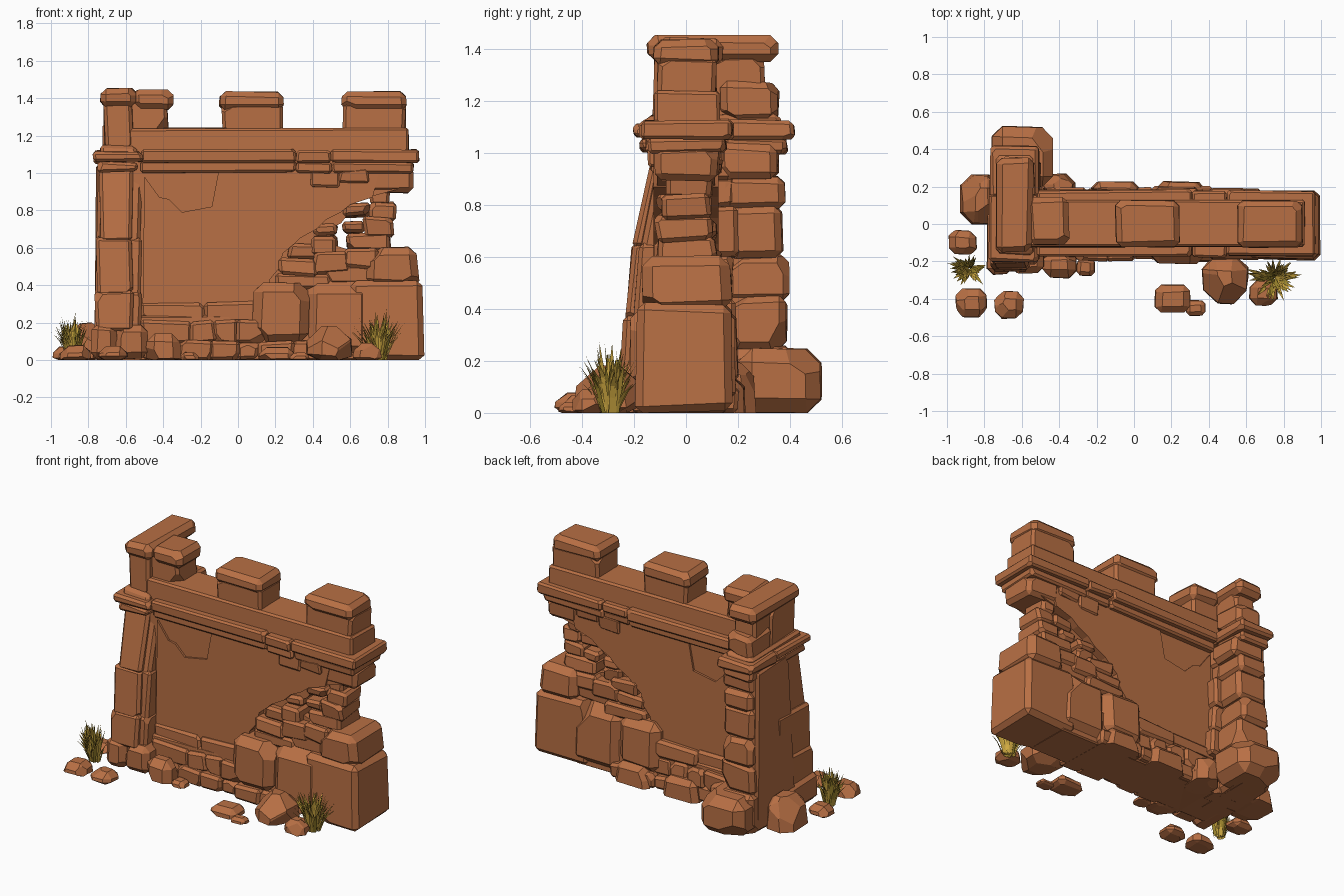
import bpy, bmesh, math, random
from mathutils import Vector

random.seed(11)
rnd = random.uniform

cube = bpy.data.objects.get("Cube")
if cube:
    bpy.data.objects.remove(cube, do_unlink=True)


def material(name, colour):
    mat = bpy.data.materials.new(name)
    mat.use_nodes = True
    mat.diffuse_color = (*colour, 1)
    mat.node_tree.nodes["Principled BSDF"].inputs["Base Color"].default_value = (*colour, 1)
    return mat


STONE = material("terracotta stone", (0.48, 0.16, 0.058))
STRAW = material("straw grass", (0.64, 0.41, 0.055))
OLIVE = material("olive grass", (0.40, 0.28, 0.03))


def finish(name, bm, mats):
    bmesh.ops.recalc_face_normals(bm, faces=bm.faces)
    mesh = bpy.data.meshes.new(name)
    bm.to_mesh(mesh)
    bm.free()
    for mat in mats:
        mesh.materials.append(mat)
    obj = bpy.data.objects.new(name, mesh)
    bpy.context.collection.objects.link(obj)
    return obj


def stone(name, xs, ys, zs, taper=0.0, bevel=0.017, jitter=0.01, chips=2, lean=0.0):
    """Chiselled block: jittered box, bevelled, with a few corners sliced away."""
    bm = bmesh.new()
    bmesh.ops.create_cube(bm, size=1)
    mid = Vector([(a + b) / 2 for a, b in (xs, ys, zs)])
    size = Vector([b - a for a, b in (xs, ys, zs)])
    for v in bm.verts:
        rise = v.co.z + 0.5
        v.co.x *= 1 - taper * rise
        v.co.y *= 1 - taper * rise
        v.co = v.co * size + Vector([rnd(-jitter, jitter) for _ in range(3)])
        if v.co.y < 0:
            v.co.y += lean * rise
    bmesh.ops.bevel(bm, geom=bm.edges[:], offset=min(bevel, min(size) * 0.35),
                    segments=1, profile=0.5, affect='EDGES')
    for _ in range(chips):
        normal = Vector([random.choice((-1, 1)) * rnd(0.3, 1) for _ in range(3)]).normalized()
        reach = max(v.co.dot(normal) for v in bm.verts)
        cut = bmesh.ops.bisect_plane(bm, geom=bm.verts[:] + bm.edges[:] + bm.faces[:],
                                     plane_co=normal * (reach - min(size) * rnd(0.06, 0.16)),
                                     plane_no=normal, clear_outer=True)
        rim = [e for e in cut["geom_cut"] if isinstance(e, bmesh.types.BMEdge)]
        bmesh.ops.holes_fill(bm, edges=rim, sides=0)
    for v in bm.verts:
        v.co += mid
        v.co.z = max(v.co.z, 0)
    return finish(name, bm, [STONE])


def rock(name, x, y, rx, ry, height):
    """Loose boulder resting on the ground."""
    small = min(rx, ry, height)
    stone(name, (x - rx, x + rx), (y - ry, y + ry), (-height * 0.3, height),
          taper=0.15, bevel=small * 0.55, jitter=small * 0.13, chips=4)


def slab(name, outline, half):
    """Upright slab with a ragged outline in the xz plane."""
    bm = bmesh.new()
    face = bm.faces.new([bm.verts.new((x, -half, z)) for x, z in outline])
    out = bmesh.ops.extrude_face_region(bm, geom=[face])
    for v in out["geom"]:
        if isinstance(v, bmesh.types.BMVert):
            v.co.y = half
    return finish(name, bm, [STONE])


def both(half, wobble=0.01):
    """Depth range across the wall, slightly uneven."""
    return (-half + rnd(-wobble, wobble), half + rnd(-wobble, wobble))


def course(name, start, end, half, zs, widths):
    """Row of stones of uneven width running along x."""
    x, n = start, 0
    while x < end - 0.04:
        stop = min(x + rnd(*widths), end)
        if end - stop < 0.07:
            stop = end
        n += 1
        stone(f"{name}_{n}", (x - 0.004, stop + 0.004), both(half, 0.015), zs)
        x = stop


# Wall core, thin backing behind the breach, and the broken plaster skin
broken_edge = [(.16, .28), (.17, .43), (.22, .49), (.24, .57), (.3, .62), (.33, .65),
               (.42, .7), (.47, .75), (.55, .79), (.6, .83), (.72, .87)]
slab("wall_core", [(-.6, .05), *[(x - .02, z) for x, z in broken_edge],
                   (.88, .92), (.92, 1.12), (-.6, 1.12)], .112)
slab("breach_backing", [(.1, .3), (.6, .3), (.62, .58), (.5, .62), (.49, .7), (.55, .73),
                        (.62, .82), (.3, .82)], .07)
slab("wall_plaster", [(-.51, .28), *broken_edge, (.76, 1.03), (-.1, 1.03), (-.14, .82),
                      (-.3, .79), (-.37, .86), (-.42, .87), (-.5, .98)], .125)
for side in (-1, 1):
    for x, drop in ((.47, .07), (.62, .04)):
        ys = sorted((side * .1, side * .14))
        stone("plaster_flake", (x - .08, x + .08), ys, (.99 - drop, 1.02), bevel=.01, chips=4)

# Lower masonry, running through the full thickness
stone("plinth", (-.7, .7), (-.15, .15), (0, .24), bevel=.01, chips=0)
course("footing", -.5, .42, .195, (0, .1), (.1, .2))
course("lower_course", -.52, .14, .175, (.09, .21), (.12, .3))
course("upper_course", -.52, .12, .15, (.2, .31), (.18, .36))
stone("large_base_stone", (.08, .38), both(.2), (.09, .41), bevel=.05)
stone("middle_base_stone", (.34, .74), both(.19), (0, .43), bevel=.075, taper=.04, jitter=.006)
stone("end_base_stone", (.6, .995), (-.19, .178), (0, .42), bevel=.03, taper=.03)
stone("end_upper_stone", (.69, .965), (-.17, .175), (.39, .6), bevel=.04, taper=.04)

# Exposed rubble set back inside the breach
rubble = [(.2, .5, .38, .47), (.46, .72, .41, .51), (.22, .42, .45, .54), (.4, .59, .46, .58),
          (.56, .75, .49, .59), (.27, .46, .53, .62), (.4, .53, .56, .67), (.58, .82, .58, .68),
          (.4, .53, .66, .73), (.67, .83, .66, .76), (.56, .67, .68, .75),
          (.71, .84, .75, .84), (.7, .81, .83, .92), (.56, .7, .77, .84)]
for n, (x0, x1, z0, z1) in enumerate(rubble):
    stone(f"rubble_{n}", (x0, x1), both(.14 - .12 * (z0 - .38), .02), (z0, z1), jitter=.012)
stone("overhang_stone", (.7, .93), both(.122), (.89, 1.03), taper=-.08, bevel=.025)

# Corner pier with a sloping front
pier = [(.16, .37, -.25, .01), (.35, .66, -.24, .035), (.64, 1.03, -.212, .085)]
for n, (z0, z1, front, lean) in enumerate(pier):
    inset = .045 * z0
    stone(f"pier_block_{n}", (-.77 + inset, -.56), (front, .12), (z0, z1), lean=lean)
    stone(f"pier_strip_{n}", (-.6, -.51 - inset * .3), (front + .03, .1), (z0 - .03, z1),
          lean=lean)
for n, (x0, x1) in enumerate(((-.79, -.64), (-.66, -.48))):
    stone(f"pier_foot_{n}", (x0, x1), (-.265, .1), (0, .19), bevel=.035, chips=3)

# Return wall running backwards from the pier
stone("return_wall", (-.768, -.55), (-.05, .37), (0, 1.05), taper=.15, chips=1)
levels = [0, .25, .44, .6, .79, .9, 1.03]
for n, (z0, z1) in enumerate(zip(levels, levels[1:])):
    back = .42 - .05 * z0 - .015 * (n % 2)
    stone(f"back_quoin_{n}", (-.768 + .04 * z0, -.52 + rnd(-.02, .02)),
          (.14 + rnd(-.02, .02), back), (z0 - .005, z1 + .005), bevel=.026, taper=.03, chips=3)
    stone(f"inner_quoin_{n}", (-.6, -.46 + rnd(-.04, .02) - .04 * z0),
          (.05, .2 + rnd(-.02, .02) - .03 * z0), (z0, z1), chips=3)

# Two stepped ledges along the wall and around the pier
for name, grow, zs in (("lower_ledge", 0, (1.0, 1.06)), ("upper_ledge", .025, (1.055, 1.122))):
    breaks = [-.52, .31, .5, .94 + grow]
    for n, (x0, x1) in enumerate(zip(breaks, breaks[1:])):
        stone(f"{name}_{n}", (x0, x1), both(.15 + grow, .006), zs, bevel=.012, jitter=.006)
    stone(f"pier_{name}_front", (-.745 - grow, -.535 + grow), (-.175 - grow, .17), zs, bevel=.015)
    stone(f"pier_{name}_back", (-.745 - grow, -.535 + grow), (.15, .388 + grow), zs, bevel=.015)
stone("ledge_cover", (-.74, -.54), (-.17, .37), (1.1, 1.15), taper=.06)

# Parapet and battlements
stone("parapet", (-.62, .91), (-.125, .13), (1.09, 1.24), bevel=.012, jitter=.005)
for name, x0, x1 in (("middle", -.1, .25), ("left", .55, .905)):
    stone(f"{name}_merlon", (x0 + .014, x1 - .01), (-.11, .116), (1.2, 1.37), jitter=.006)
    stone(f"{name}_merlon_cap", (x0, x1), (-.125, .13), (1.335, 1.435),
          taper=.04, bevel=.028, jitter=.006)
stone("corner_merlon", (-.715, -.56), (-.128, .14), (1.1, 1.39), taper=.03)
stone("corner_merlon_back", (-.71, -.56), (.1, .305), (1.1, 1.38), chips=3)
stone("corner_back_stone", (-.72, -.53), (.14, .36), (1.12, 1.27), bevel=.026, chips=4)
stone("corner_cap", (-.735, -.54), (-.15, .35), (1.35, 1.455), bevel=.03, jitter=.008)
stone("inner_merlon", (-.59, -.375), (-.09, .112), (1.2, 1.39), chips=4)
stone("inner_merlon_cap", (-.57, -.345), (-.115, .14), (1.335, 1.442), bevel=.03, chips=3)

# Boulders leaning on the masonry
stone("back_boulder", (-.76, -.44), (.2, .52), (0, .25), bevel=.055, chips=4)
rock("side_boulder", -.815, .13, .11, .135, .2)
rock("inner_boulder", -.4, .17, .09, .1, .2)
rock("front_boulder", -.4, -.21, .1, .08, .14)
rock("front_large_boulder", .49, -.3, .13, .14, .18)
for n, x in enumerate((-.1, .25)):
    rock(f"rear_boulder_{n}", x, .17, .13, .06, .13)

# Loose stones on the ground
for n, spot in enumerate([(-.915, -.1, .08, .07, .07), (-.87, -.42, .09, .08, .08),
                          (-.67, -.43, .08, .08, .08), (-.26, -.23, .05, .05, .04),
                          (.21, -.4, .1, .08, .07), (.33, -.45, .055, .045, .04),
                          (.69, -.37, .08, .07, .09)]):
    rock(f"loose_stone_{n}", *spot)


def tuft(name, x, y, reach, height, blades):
    """Clump of arching, tapering blades in two tones."""
    bm = bmesh.new()
    for _ in range(blades):
        a = rnd(0, math.tau)
        out = Vector((math.cos(a), math.sin(a) * .75, 0))
        side = Vector((-out.y, out.x, 0)) * rnd(.008, .013)
        root = Vector((x, y, 0)) + out * rnd(0, reach * .35)
        spread = reach * rnd(.15, .9)
        tall = height * rnd(.55, 1) * (1.1 - .45 * spread / reach)
        bend = root + out * spread * .5 + Vector((0, 0, tall * .65))
        tip = root + out * spread + Vector((0, 0, tall))
        a0, a1, b0, b1, top = [bm.verts.new(p) for p in
                               (root - side, root + side, bend - side, bend + side, tip)]
        tone = random.choice((0, 0, 1))
        for corners in ((a0, a1, b1, b0), (b0, b1, top)):
            bm.faces.new(corners).material_index = tone
    finish(name, bm, [STRAW, OLIVE])


# Dry grass
tuft("right_grass", -.88, -.24, .11, .26, 75)
tuft("left_grass", .75, -.29, .14, .29, 95)
